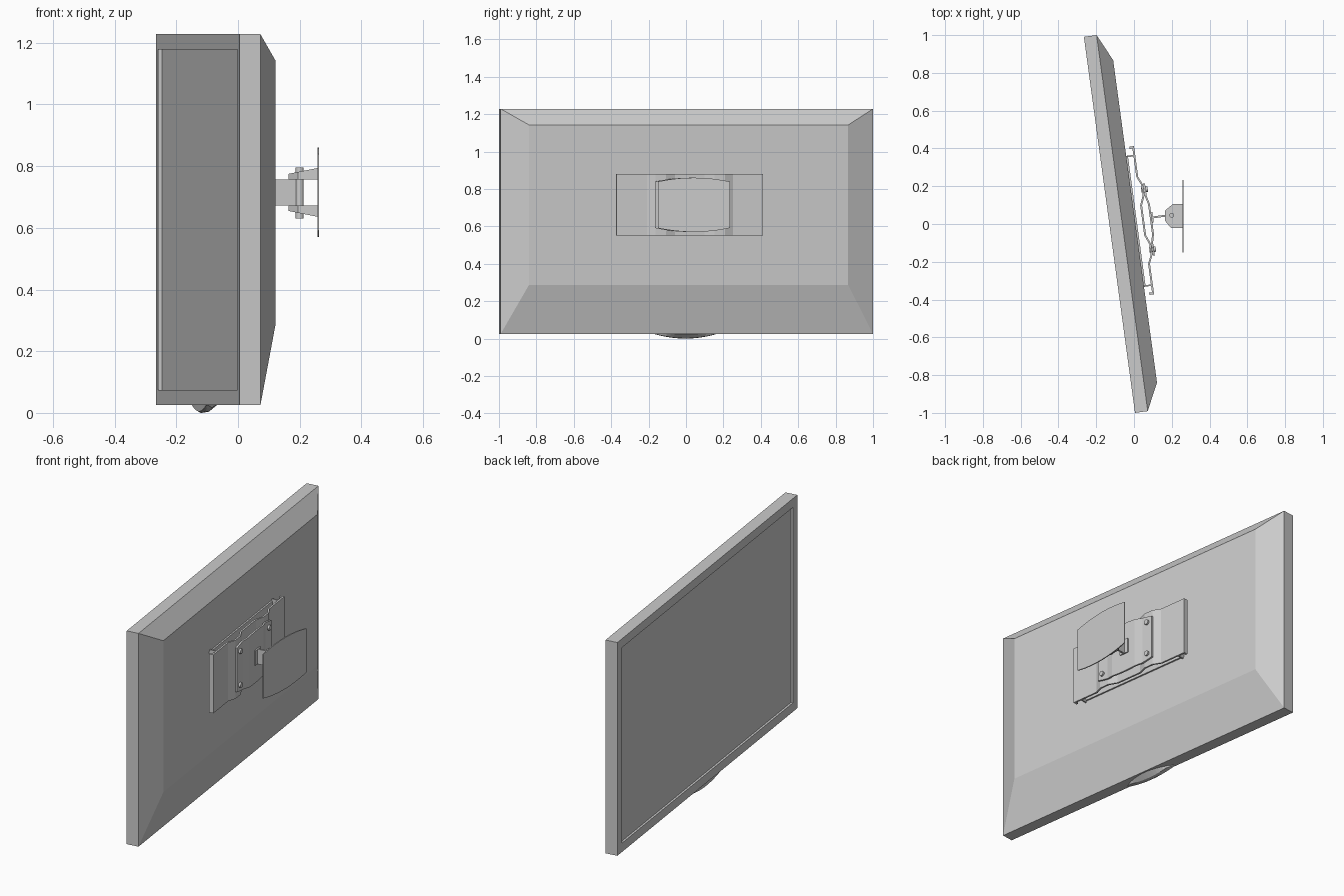
import bpy, bmesh, math
from mathutils import Matrix

if "Cube" in bpy.data.objects:
    bpy.data.objects.remove(bpy.data.objects["Cube"])

# Local frame of the tilted screen: X = depth towards the wall, Y = width
TV = Matrix.Translation((-0.13, -0.0045, 0)) @ Matrix.Rotation(math.radians(7.74), 4, 'Z')
WORLD = Matrix.Identity(4)
ZC = 0.715  # mount height


def finish(name, bm, mat):
    bmesh.ops.recalc_face_normals(bm, faces=bm.faces)
    me = bpy.data.meshes.new(name)
    bm.to_mesh(me)
    bm.free()
    ob = bpy.data.objects.new(name, me)
    ob.matrix_world = mat
    bpy.context.collection.objects.link(ob)
    return ob


def loft(name, rings, mat):
    """Skin a list of equal-length point rings and cap both ends."""
    bm = bmesh.new()
    vs = [[bm.verts.new(p) for p in r] for r in rings]
    for a, b in zip(vs, vs[1:]):
        for i in range(len(a)):
            j = (i + 1) % len(a)
            bm.faces.new((a[i], a[j], b[j], b[i]))
    bm.faces.new(vs[0])
    bm.faces.new(vs[-1])
    return finish(name, bm, mat)


def strip(name, profile, t, half, mat):
    """Bent sheet following (y, x) points; half(y) gives its half height."""
    rings = []
    for y, x in profile:
        h = half(y)
        rings.append([(x - t / 2, y, ZC - h), (x + t / 2, y, ZC - h),
                      (x + t / 2, y, ZC + h), (x - t / 2, y, ZC + h)])
    return loft(name, rings, mat)


def box(name, x0, x1, y0, y1, z0, z1, mat):
    return loft(name, [[(x, y0, z0), (x, y1, z0), (x, y1, z1), (x, y0, z1)]
                       for x in (x0, x1)], mat)


def cylinder(name, r, depth, loc, mat, along_x=False):
    bm = bmesh.new()
    m = Matrix.Translation(loc)
    if along_x:
        m = m @ Matrix.Rotation(math.pi / 2, 4, 'Y')
    bmesh.ops.create_cone(bm, cap_ends=True, segments=16, radius1=r, radius2=r,
                          depth=depth, matrix=m)
    ob = finish(name, bm, mat)
    bpy.context.view_layer.objects.active = ob
    ob.select_set(True)
    bpy.ops.object.shade_smooth_by_angle()
    ob.select_set(False)


# Screen housing: recessed panel, bezel, straight sides, tapered back
def rect(x, w, z0, z1):
    return [(x, -w, z0), (x, w, z0), (x, w, z1), (x, -w, z1)]


loft("screen_housing", [
    rect(0.012, 0.955, 0.075, 1.178), rect(0.0, 0.955, 0.075, 1.178),
    rect(0.0, 1.0045, 0.025, 1.228), rect(0.068, 1.0045, 0.025, 1.228),
    rect(0.137, 0.861, 0.287, 1.142)], TV)

# Curved lip under the bezel
rings = []
for i in range(17):
    s = -1 + i / 8
    k = max(1 - s * s, 0.01)
    y = 0.17 * s
    rings.append([(0.003, y, 0.027), (0.004, y, 0.025 - 0.02 * k),
                  (0.012, y, 0.025 - 0.025 * k), (0.03, y, 0.025 - 0.022 * k),
                  (0.012 + 0.05 * k, y, 0.027)] if k > 0.4 else
                 [(0.003, y, 0.027), (0.004, y, 0.025 - 0.02 * k),
                  (0.008, y, 0.025 - 0.025 * k), (0.01 + 0.04 * k, y, 0.025 - 0.018 * k),
                  (0.012 + 0.05 * k, y, 0.027)])
loft("bottom_lip", rings, TV)

# Thin backing sheet against the housing
box("backing_plate", 0.135, 0.146, -0.35, 0.35, 0.56, 0.87, TV)

# Wide bent bracket with two raised bumps
half_profile = [(0.08, 0.18), (0.13, 0.2), (0.187, 0.2), (0.232, 0.18), (0.396, 0.18)]
wide = [(-y, x) for y, x in reversed(half_profile)] + half_profile
strip("wide_bracket", wide, 0.01, lambda y: 0.165, TV)

# Hooked ends joining bracket and backing sheet
for s, side in ((1, "left"), (-1, "right")):
    y0, y1 = sorted((s * 0.396, s * 0.384))
    box(side + "_end_lip", 0.16, 0.185, y0, y1, ZC - 0.165, ZC + 0.165, TV)
    y0, y1 = sorted((s * 0.35, s * 0.342))
    box(side + "_end_web", 0.14, 0.18, y0, y1, ZC - 0.165, ZC + 0.165, TV)


# Smaller bent plate with bowed top and bottom edges
def bowed(c, w):
    return lambda y: 0.124 + 0.021 * (1 - ((y - c) / w) ** 2)


half_small = [(0.04, 0.222), (0.08, 0.222), (0.125, 0.211), (0.16, 0.211), (0.192, 0.211)]
small = [(-y, x) for y, x in reversed(half_small)] + [(0, 0.222)] + half_small
strip("small_plate", small, 0.01, bowed(0, 0.192), TV)

# Four bolts
for sy in (-1, 1):
    for sz in (-1, 1):
        cylinder("plate_bolt", 0.014, 0.035, (0.209, sy * 0.16, ZC + sz * 0.095), TV, True)

# Swivel arm and its foot
box("swivel_arm", 0.222, 0.335, 0.003, 0.013, 0.673, 0.757, TV)
box("arm_foot", 0.225, 0.234, -0.02, 0.036, 0.673, 0.757, TV)

# Wall plate
cy, w = 0.042, 0.192
strip("wall_plate", [(cy + w * (i / 6 - 1), 0.26) for i in range(13)], 0.006,
      bowed(cy, w), WORLD)

# Wedge lugs on the wall plate, thicker towards the wall
outline = [(0.26, 0.105), (0.205, 0.105), (0.163, 0.07), (0.163, 0.018),
           (0.195, -0.02), (0.26, -0.02)]
for s, side in ((1, "upper"), (-1, "lower")):
    inner = [(x, y, ZC + s * 0.042) for x, y in outline]
    outer = [(x, y, ZC + s * (0.06 + 0.2 * (x - 0.163))) for x, y in outline]
    loft(side + "_lug", [inner, outer], WORLD)

# Hinge pin
cylinder("hinge_pin", 0.013, 0.166, (0.2, 0.046, ZC - 0.002), WORLD)
